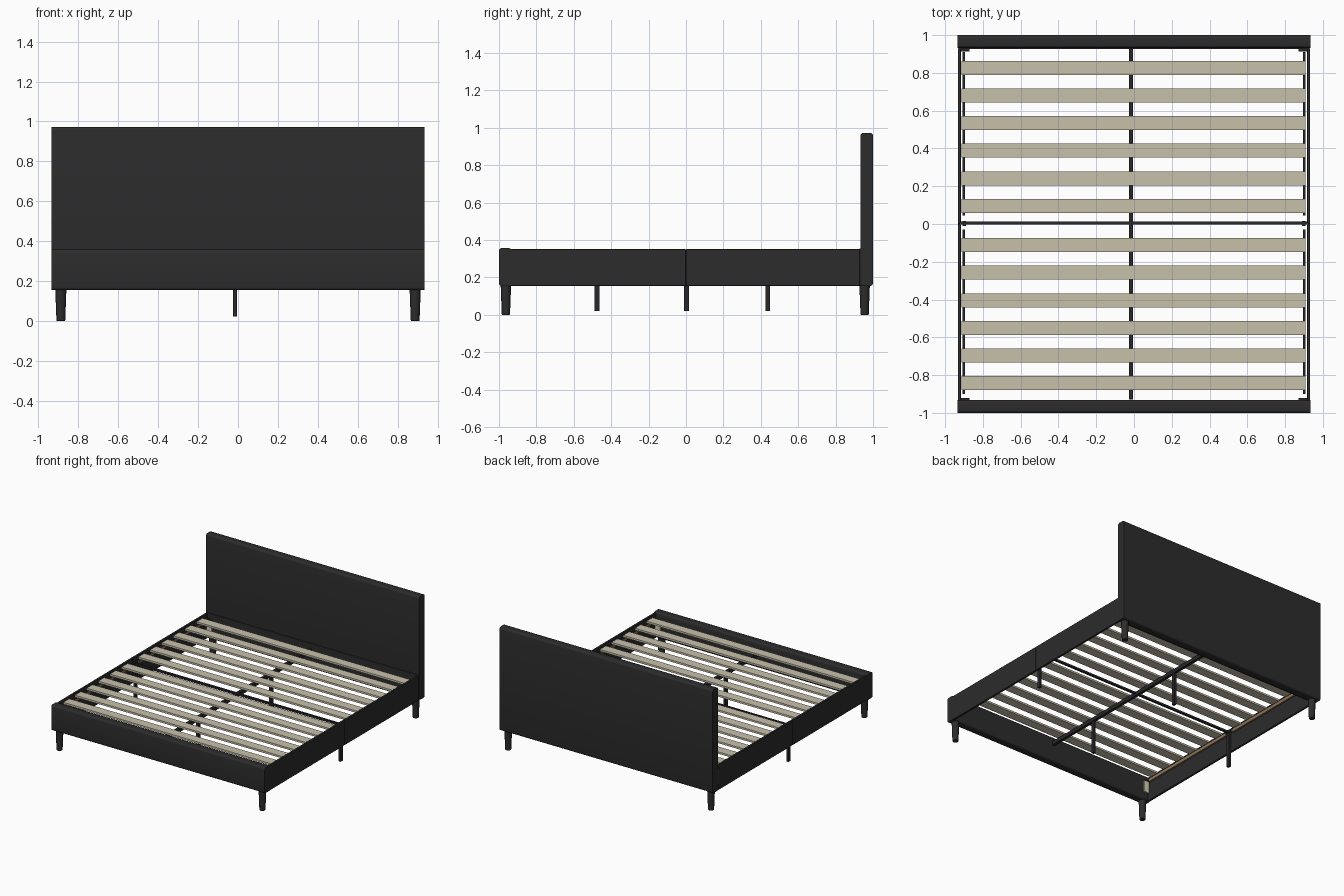
import bpy
import bmesh

if "Cube" in bpy.data.objects:
    bpy.data.objects.remove(bpy.data.objects["Cube"], do_unlink=True)


def material(name, r, g, b):
    m = bpy.data.materials.new(name)
    m.use_nodes = True
    m.diffuse_color = (r, g, b, 1)
    m.node_tree.nodes["Principled BSDF"].inputs["Base Color"].default_value = (r, g, b, 1)
    return m


FABRIC = material("charcoal fabric", 0.025, 0.025, 0.025)
METAL = material("dark metal", 0.02, 0.02, 0.023)
SLAT = material("pale slat wood", 0.57, 0.53, 0.41)
BROWN = material("brown wood", 0.26, 0.17, 0.09)
CREAM = material("cream bracket", 0.68, 0.62, 0.48)


def box(name, x, y, z, mat, bevel=0.0):
    """Box from (min, max) spans, optionally with softened edges."""
    spans = (x, y, z)
    bpy.ops.mesh.primitive_cube_add(size=1, location=[(a + b) / 2 for a, b in spans])
    ob = bpy.context.object
    ob.name = name
    ob.scale = [b - a for a, b in spans]
    bpy.ops.object.transform_apply(location=False, rotation=False, scale=True)
    ob.data.materials.append(mat)
    if bevel:
        mod = ob.modifiers.new("soft edges", "BEVEL")
        mod.width = bevel
        mod.segments = 2
        bpy.ops.object.shade_smooth_by_angle()
    return ob


def board(name, y, z, radius):
    """Full-width padded board, rounded along its long edges."""
    ob = box(name, (-0.934, 0.934), y, z, FABRIC)
    bm = bmesh.new()
    bm.from_mesh(ob.data)
    long_edges = [e for e in bm.edges if abs(e.verts[0].co.x - e.verts[1].co.x) > 1]
    bmesh.ops.bevel(bm, geom=long_edges, offset=radius, segments=4, profile=0.5,
                    affect="EDGES")
    bm.to_mesh(ob.data)
    bm.free()
    bpy.ops.object.shade_smooth_by_angle()


def around(c, half):
    return (c - half, c + half)


# Upholstered headboard with its lower rail, and footboard
board("headboard", (0.932, 1.0), (0.155, 0.973), 0.016)
board("footboard", (-1.0, -0.932), (0.155, 0.357), 0.014)
box("headboard_lower_rail", (-0.93, 0.93), (0.926, 0.94), (0.158, 0.355), FABRIC, 0.003)

for side, s in (("left", 1), ("right", -1)):
    def span(a, b):
        return tuple(sorted((s * a, s * b)))

    # Side rails in two lengths, each with a ledger carrying the slats
    for end, y in (("front", (-0.937, -0.001)), ("back", (0.001, 0.93))):
        box(f"{side}_{end}_rail", span(0.916, 0.933), y, (0.155, 0.352), FABRIC, 0.003)
        ledger = (-0.90, -0.03) if end == "front" else (0.045, 0.91)
        box(f"{side}_{end}_ledger", span(0.895, 0.909), ledger, (0.295, 0.318), BROWN)
        box(f"{side}_{end}_ledger_cap", span(0.895, 0.909), ledger, (0.318, 0.323), METAL)

    # Corner legs and cream corner brackets
    for end, y, wall, inward in (("front", -0.963, -0.932, 1), ("back", 0.955, 0.926, -1)):
        bpy.ops.mesh.primitive_cone_add(vertices=24, radius1=0.022, radius2=0.028,
                                        depth=0.16, location=(s * 0.888, y, 0.08))
        leg = bpy.context.object
        leg.name = f"{side}_{end}_leg"
        leg.data.materials.append(FABRIC)
        mod = leg.modifiers.new("rounded foot", "BEVEL")
        mod.width = 0.004
        mod.segments = 2
        bpy.ops.object.shade_smooth_by_angle()
        plate = tuple(sorted((wall, wall + inward * 0.012)))
        box(f"{side}_{end}_bracket", span(0.87, 0.916), plate, (0.215, 0.305), CREAM)
        box(f"{side}_{end}_bracket_cap", span(0.87, 0.916), plate, (0.305, 0.311), METAL)

    # Support leg under the rail joint
    box(f"{side}_support_leg", span(0.889, 0.907), around(0.002, 0.013), (0.022, 0.31), METAL)

# Centre beam, cross beam and the two centre legs
box("centre_beam", around(-0.015, 0.011), (-0.93, 0.927), (0.285, 0.315), METAL)
box("cross_beam", (-0.917, 0.917), around(0.005, 0.008), (0.30, 0.316), METAL)
for name, y in (("front", -0.475), ("back", 0.437)):
    box(f"{name}_centre_leg", around(-0.015, 0.009), around(y, 0.013), (0.022, 0.29), METAL)

# Slats, six on each side of the cross beam
for end, start, step in (("back", 0.096, 0.146), ("front", -0.112, -0.146)):
    for i in range(6):
        box(f"{end}_slat_{i + 1}", (-0.914, 0.909), around(start + i * step, 0.037),
            (0.323, 0.338), SLAT)
